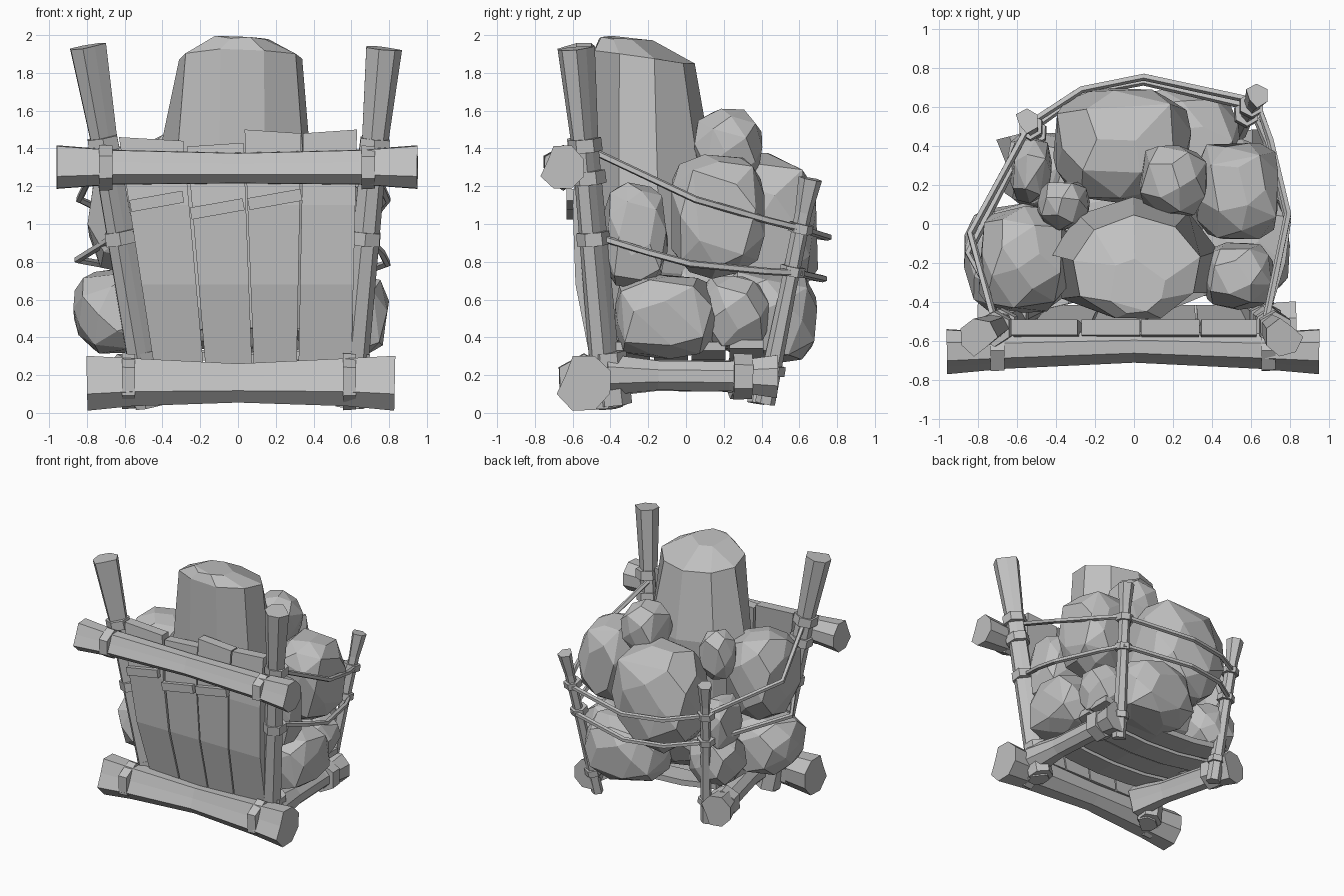
import bpy, bmesh, math, random
from mathutils import Vector

random.seed(7)
cube = bpy.data.objects.get("Cube")
if cube:
    bpy.data.objects.remove(cube)

grey = bpy.data.materials.new("stone_grey")
grey.use_nodes = True
grey.diffuse_color = (0.53, 0.53, 0.53, 1)
grey.node_tree.nodes["Principled BSDF"].inputs["Base Color"].default_value = (0.53, 0.53, 0.53, 1)


def finish(name, bm):
    bmesh.ops.recalc_face_normals(bm, faces=bm.faces)
    mesh = bpy.data.meshes.new(name)
    bm.to_mesh(mesh)
    bm.free()
    mesh.materials.append(grey)
    obj = bpy.data.objects.new(name, mesh)
    bpy.context.collection.objects.link(obj)


def loft(name, rings):
    """Skin a list of closed rings and cap both ends."""
    bm = bmesh.new()
    rows = [[bm.verts.new(p) for p in ring] for ring in rings]
    n = len(rows[0])
    for a, b in zip(rows, rows[1:]):
        for i in range(n):
            bm.faces.new((a[i], a[(i + 1) % n], b[(i + 1) % n], b[i]))
    bm.faces.new(rows[0][::-1])
    bm.faces.new(rows[-1])
    finish(name, bm)


def tube(name, path, radii, sides=8, rough=0.0, notch=False):
    """Many-sided rod along a path, with an uneven cross-section."""
    pts = [Vector(p) for p in path]
    scale = [1 + random.uniform(-rough, rough) for _ in range(sides)]
    if notch:
        scale[random.randrange(sides)] = 0.68
    rings = []
    for k, p in enumerate(pts):
        d = (pts[min(k + 1, len(pts) - 1)] - pts[max(k - 1, 0)]).normalized()
        ref = Vector((0, 0, 1)) if abs(d.z) < 0.8 else Vector((0, 1, 0))
        u = d.cross(ref).normalized()
        v = u.cross(d)
        ring = []
        for i in range(sides):
            a = 2 * math.pi * (i + 0.5) / sides
            ring.append(p + (u * math.cos(a) + v * math.sin(a)) * radii[k] * scale[i])
        rings.append(ring)
    loft(name, rings)


def lashing(name, a, b, t, radius, width=0.07):
    """Raised wrap around the rod a-b at fraction t."""
    a, b = Vector(a), Vector(b)
    c, d = a.lerp(b, t), (b - a).normalized() * width / 2
    tube(name, [c - d, c + d], [radius, radius * 0.97], 6, 0.05)


def hull(name, points):
    """Faceted stone wrapped around a cloud of points."""
    bm = bmesh.new()
    for p in points:
        bm.verts.new(p)
    made = bmesh.ops.convex_hull(bm, input=bm.verts)
    inner = {g for g in made["geom_interior"] + made["geom_unused"] if isinstance(g, bmesh.types.BMVert)}
    bmesh.ops.delete(bm, geom=list(inner), context='VERTS')
    bmesh.ops.dissolve_limit(bm, angle_limit=math.radians(13), verts=bm.verts, edges=bm.edges)
    finish(name, bm)


def rock(name, centre, half, square=2.6, count=44):
    """Chiselled boulder: jittered points on a boxy ellipsoid."""
    turn = random.uniform(0, 6)
    points = []
    for i in range(count):
        z = 1 - 2 * (i + 0.5) / count
        a = i * 2.39996 + turn
        r = math.sqrt(1 - z * z)
        d = Vector((r * math.cos(a), r * math.sin(a), z))
        d /= sum(abs(c) ** square for c in d) ** (1 / square)
        d *= random.uniform(0.95, 1.05)
        points.append([c + e * h for c, e, h in zip(centre, d, half)])
    hull(name, points)


# Front cross beams
tube("top_beam", [(-0.96, -0.655, 1.30), (-0.66, -0.65, 1.30), (0, -0.63, 1.295),
                  (0.64, -0.65, 1.30), (0.95, -0.655, 1.30)],
     [0.125, 0.1, 0.088, 0.1, 0.125], 8, 0.04, True)
tube("bottom_beam", [(-0.80, -0.54, 0.16), (-0.56, -0.54, 0.165), (0, -0.52, 0.16),
                     (0.58, -0.54, 0.165), (0.83, -0.54, 0.16)],
     [0.155, 0.135, 0.11, 0.135, 0.155], 8, 0.04, True)
for x in (-0.70, 0.69):
    lashing("top_beam_lashing", (x - 0.1, -0.65, 1.3), (x + 0.1, -0.65, 1.3), 0.5, 0.12)
for x in (-0.58, 0.59):
    lashing("bottom_beam_lashing", (x - 0.1, -0.54, 0.165), (x + 0.1, -0.54, 0.165), 0.5, 0.152)

# Front posts, splayed outward
for side, foot, head in (("left", (0.59, -0.41, 0.03), (0.77, -0.58, 1.93)),
                         ("right", (-0.47, -0.41, 0.03), (-0.80, -0.58, 1.94))):
    f, h = Vector(foot), Vector(head)
    tube(side + "_front_post", [f, f.lerp(h, 0.45), f.lerp(h, 0.72), h],
         [0.08, 0.074, 0.07, 0.098], 7, 0.06, True)
    for t in (0.47, 0.64, 0.73):
        lashing(side + "_front_post_lashing", f, h, t, 0.092)
    lashing(side + "_front_foot_lashing", f + Vector((0, 0.03, 0)), h, 0.08, 0.095, 0.28)

# Rear posts and side logs
for side, foot, head, log_a, log_b in (
        ("left", (0.50, 0.42, 0.05), (0.63, 0.66, 1.24), (0.61, -0.42, 0.20), (0.56, 0.48, 0.19)),
        ("right", (-0.46, 0.38, 0.05), (-0.55, 0.53, 1.24), (-0.38, -0.42, 0.20), (-0.59, 0.46, 0.19))):
    f, h = Vector(foot), Vector(head)
    tube(side + "_rear_post", [f, f.lerp(h, 0.5), f.lerp(h, 0.85), h],
         [0.055, 0.045, 0.046, 0.065], 6, 0.06, True)
    for t in (0.15, 0.59, 0.78):
        lashing(side + "_rear_post_lashing", f, h, t, 0.068, 0.05)
    a, b = Vector(log_a), Vector(log_b)
    tube(side + "_side_log", [a, a.lerp(b, 0.3), a.lerp(b, 0.72), b],
         [0.12, 0.085, 0.085, 0.125], 8, 0.05, True)
    lashing(side + "_side_log_lashing", a, b, 0.80, 0.122, 0.1)

# Front wall planks: x range at bottom, x range at top, top height
planks = ((-0.44, -0.18, -0.63, -0.29, 1.45), (-0.17, 0.075, -0.27, 0.03, 1.42),
          (0.085, 0.31, 0.035, 0.335, 1.49), (0.32, 0.60, 0.345, 0.63, 1.49))
for k, (b0, b1, t0, t1, top) in enumerate(planks):
    rings = []
    for z, y in ((0.22, -0.495), (0.68, -0.585), (1.1, -0.60), (top, -0.57)):
        t = (z - 0.22) / (top - 0.22)
        x0, x1 = b0 + (t0 - b0) * t, b1 + (t1 - b1) * t
        tip = 0.01 * (-1) ** k if z == top else 0
        rings.append([(x0, y, z + tip), (x1, y, z - tip), (x1, y + 0.08, z - tip), (x0, y + 0.08, z + tip)])
    loft("wall_plank", rings)
    # Cross strip nailed over each plank
    if k < 3:
        z = (1.12, 1.08, 1.13)[k]
        x0, x1 = t0 + (0.06 if k == 0 else 0.02), t1
        tube("wall_strip", [(x0, -0.60, z - 0.025), (x1, -0.60, z + 0.025)], [0.045, 0.045], 4)

# Sagging floor planks resting on the side logs
for k in range(4):
    y = -0.28 + 0.2 * k
    z = 0.30 + 0.012 * (k % 2)
    rings = []
    for x, sag in ((-0.56, 0.03), (-0.25, -0.02), (0.05, -0.035), (0.32, -0.02), (0.62, 0.03)):
        rings.append([(x, y - 0.09, z + sag), (x, y + 0.09, z + sag),
                      (x, y + 0.09, z + sag + 0.045), (x, y - 0.09, z + sag + 0.045)])
    loft("floor_plank", rings)

# Ropes running round the sides and back
upper = [(0.68, -0.48, 1.38), (0.79, 0.05, 1.13), (0.70, 0.43, 1.02), (0.63, 0.63, 0.97),
         (0.05, 0.755, 0.93), (-0.27, 0.69, 0.94), (-0.53, 0.52, 0.98), (-0.84, -0.05, 1.13),
         (-0.72, -0.48, 1.38)]
lower = [(0.68, -0.46, 0.93), (0.76, -0.2, 0.85), (0.79, 0.02, 0.79), (0.68, 0.42, 0.75),
         (0.60, 0.60, 0.74), (0.05, 0.73, 0.71), (-0.27, 0.67, 0.72), (-0.52, 0.49, 0.75),
         (-0.85, -0.15, 0.81), (-0.66, -0.48, 0.93)]
tube("upper_rope", upper, [0.02] * len(upper), 5)
tube("lower_rope", lower, [0.02] * len(lower), 5)

# Tall boulder: stacked uneven rings with a blunt, back-sloping crown
crown = []
for z, y, hx, hy, slope in ((0.45, -0.21, 0.36, 0.27, 0), (0.75, -0.205, 0.43, 0.32, 0),
                            (1.32, -0.205, 0.435, 0.335, 0), (1.89, -0.225, 0.325, 0.265, 0.08),
                            (1.985, -0.32, 0.15, 0.14, 0.03)):
    for i in range(9):
        a = 2 * math.pi * (i + 0.3) / 9
        s = random.uniform(0.98, 1.06)
        crown.append((0.01 + hx * s * math.cos(a), y + hy * s * math.sin(a),
                      z - slope * 0.5 * math.sin(a) + random.uniform(-0.02, 0.005)))
hull("tall_boulder", crown)

# Piled boulders
rock("rear_boulder", (-0.06, 0.40, 0.98), (0.345, 0.30, 0.39), 3.2)
rock("perched_stone", (0.20, 0.22, 1.40), (0.175, 0.185, 0.21), 2.9, 30)
rock("left_upper_boulder", (0.53, 0.17, 1.05), (0.22, 0.25, 0.325), 3.4)
rock("left_front_stone", (0.54, -0.27, 0.94), (0.18, 0.17, 0.27), 3.4)
rock("left_lower_boulder", (0.55, -0.11, 0.51), (0.245, 0.265, 0.22), 3.8)
rock("right_upper_boulder", (-0.57, -0.18, 1.08), (0.235, 0.27, 0.33), 3.2)
rock("right_lower_boulder", (-0.60, -0.18, 0.54), (0.26, 0.275, 0.22), 3.8)
rock("right_small_stone", (-0.36, 0.10, 1.28), (0.14, 0.13, 0.21), 2.5, 28)
rock("right_rear_stone", (-0.53, 0.28, 0.84), (0.11, 0.17, 0.22), 2.7, 28)
rock("right_rear_low_stone", (-0.47, 0.27, 0.53), (0.2, 0.2, 0.2), 2.8)
rock("rear_low_boulder", (0.22, 0.43, 0.51), (0.32, 0.27, 0.25), 3.1)
rock("left_low_stone", (0.50, 0.25, 0.53), (0.19, 0.19, 0.2), 2.8, 30)
rock("middle_low_boulder", (-0.05, 0.0, 0.60), (0.42, 0.38, 0.28), 2.8)
